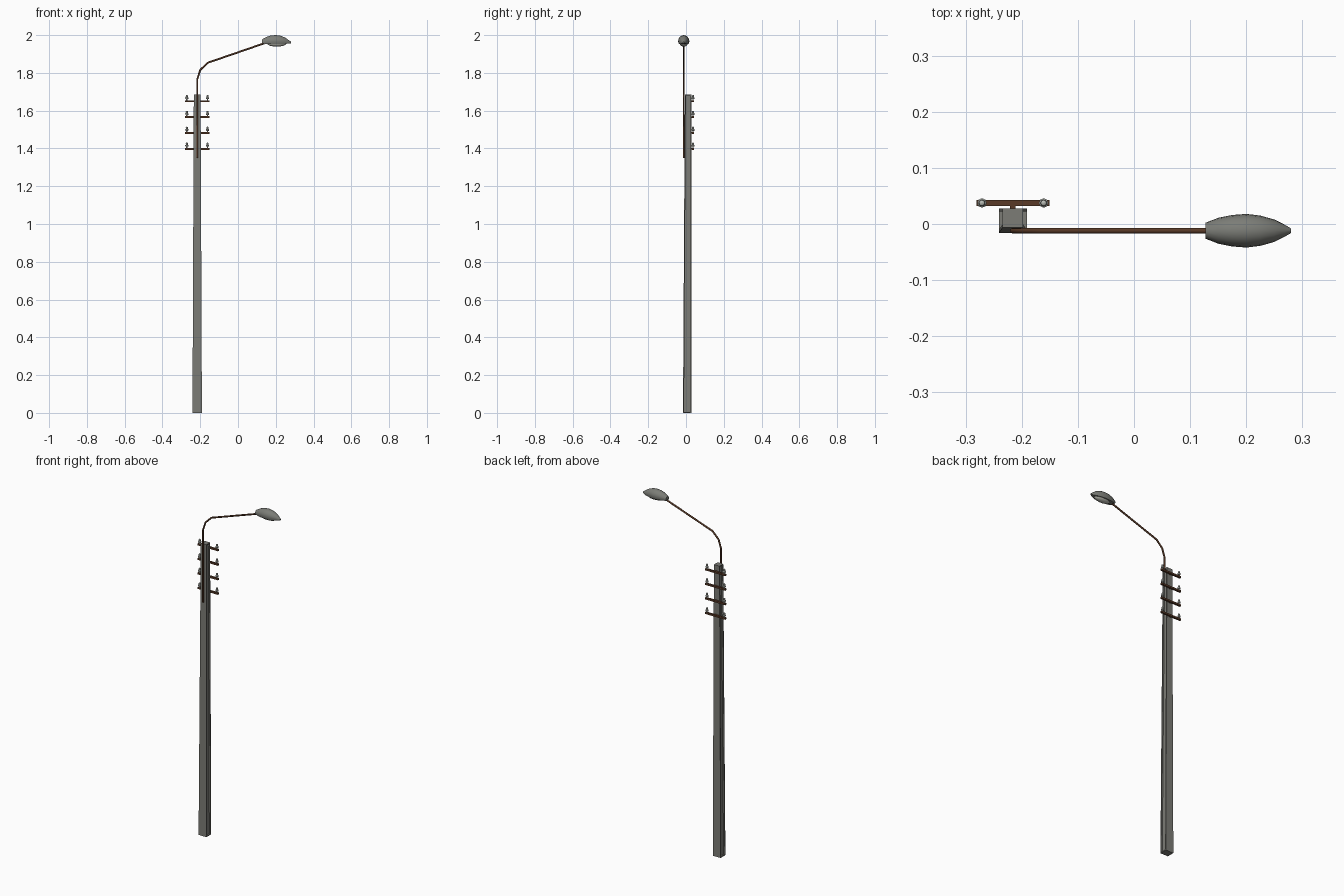
import bpy, bmesh, math
from mathutils import Vector

if "Cube" in bpy.data.objects:
    bpy.data.objects.remove(bpy.data.objects["Cube"])


def material(name, rgb):
    m = bpy.data.materials.new(name)
    m.diffuse_color = (*rgb, 1)
    m.use_nodes = True
    m.node_tree.nodes["Principled BSDF"].inputs["Base Color"].default_value = m.diffuse_color
    return m


CONCRETE = material("concrete grey", (0.20, 0.20, 0.18))
RUST = material("rusty brown", (0.10, 0.042, 0.02))
SHELL = material("lamp grey", (0.20, 0.205, 0.185))
GLASS = material("lamp glass", (0.45, 0.45, 0.40))
CERAMIC = material("insulator ceramic", (0.48, 0.50, 0.46))


def finish(name, bm, mat, smooth=None):
    bmesh.ops.recalc_face_normals(bm, faces=bm.faces)
    me = bpy.data.meshes.new(name)
    bm.to_mesh(me)
    bm.free()
    ob = bpy.data.objects.new(name, me)
    bpy.context.collection.objects.link(ob)
    me.materials.append(mat)
    if smooth:
        bpy.ops.object.select_all(action='DESELECT')
        ob.select_set(True)
        bpy.context.view_layer.objects.active = ob
        bpy.ops.object.shade_smooth_by_angle(angle=math.radians(smooth))
    return ob


def loft(name, rings, mat, smooth=None):
    bm = bmesh.new()
    loops = [[bm.verts.new(p) for p in r] for r in rings]
    n = len(loops[0])
    for a, b in zip(loops, loops[1:]):
        for i in range(n):
            j = (i + 1) % n
            bm.faces.new((a[i], a[j], b[j], b[i]))
    bm.faces.new(loops[0])
    bm.faces.new(loops[-1])
    return finish(name, bm, mat, smooth)


def box(name, x0, x1, y0, y1, z0, z1, mat):
    return loft(name, [[(x0, y0, z), (x1, y0, z), (x1, y1, z), (x0, y1, z)]
                       for z in (z0, z1)], mat)


PX, LY = -0.216, -0.012   # pole centre in x, lamp arm plane in y

# tapered concrete pole with recessed side panels
bm = bmesh.new()
base = [(PX - .025, -.016), (PX + .025, -.016), (PX + .025, .028), (PX - .025, .028)]
top = [(PX - .018, -.006), (PX + .018, -.006), (PX + .018, .028), (PX - .018, .028)]
lo = [bm.verts.new((x, y, 0)) for x, y in base]
hi = [bm.verts.new((x, y, 1.685)) for x, y in top]
bm.faces.new(lo)
bm.faces.new(hi)
sides = [bm.faces.new((lo[i], lo[(i + 1) % 4], hi[(i + 1) % 4], hi[i])) for i in range(4)]
bmesh.ops.recalc_face_normals(bm, faces=bm.faces)
bmesh.ops.inset_individual(bm, faces=[sides[1], sides[3]], thickness=0.008, depth=0)
for f in (sides[1], sides[3]):
    step = -0.008 * (1 if f.normal.x > 0 else -1)
    geo = bmesh.ops.extrude_face_region(bm, geom=[f])["geom"]
    bmesh.ops.translate(bm, vec=(step, 0, 0),
                        verts=[v for v in geo if isinstance(v, bmesh.types.BMVert)])
    bm.faces.remove(f)
finish("pole", bm, CONCRETE)

# bent lamp pipe
path = [Vector((x, LY, z)) for x, z in [(PX, 1.35), (PX, 1.765), (-.200, 1.815),
                                        (-.162, 1.853), (.140, 1.957)]]
rings = []
for i, p in enumerate(path):
    a, b = path[max(i - 1, 0)], path[min(i + 1, len(path) - 1)]
    t = (b - a).normalized()
    side = Vector((0, 1, 0))
    up = t.cross(side)
    rings.append([p + 0.005 * (math.cos(k * math.pi / 4) * side + math.sin(k * math.pi / 4) * up)
                  for k in range(8)])
loft("lamp_pipe", rings, RUST, 50)

# lamp shell: domed sections along x (x, half width, rim z, top z)
sections = [(.127, .014, 1.955, 1.977), (.150, .023, 1.954, 1.990), (.175, .028, 1.953, 1.998),
            (.200, .030, 1.953, 2.0), (.225, .027, 1.953, 1.997), (.250, .020, 1.954, 1.987),
            (.268, .011, 1.955, 1.974), (.280, .004, 1.957, 1.965)]
rings = []
for x, w, z0, z1 in sections:
    zm = z0 + (z1 - z0) * 0.3
    ring = [(x, LY + w * math.cos(k * math.pi / 8), zm + (z1 - zm) * math.sin(k * math.pi / 8))
            for k in range(9)]
    ring += [(x, LY - w * .85, z0), (x, LY + w * .85, z0)]
    rings.append(ring)
loft("lamp_shell", rings, SHELL, 45)

# lamp glass bowl below the shell
bm = bmesh.new()
bmesh.ops.create_uvsphere(bm, u_segments=16, v_segments=8, radius=1)
bmesh.ops.scale(bm, vec=(.052, .021, .017), verts=bm.verts)
bmesh.ops.translate(bm, vec=(.205, LY, 1.956), verts=bm.verts)
finish("lamp_glass", bm, GLASS, 45)

# cross arms, each with a bracket and two insulators
profile = [(.003, -.002), (.003, .006), (.008, .007), (.0085, .014), (.005, .017),
           (.006, .022), (.005, .026), (.002, .028)]
for n, z in enumerate((1.650, 1.566, 1.482, 1.398), 1):
    box(f"cross_arm_{n}", PX - .065, PX + .065, .032, .043, z - .005, z + .005, RUST)
    box(f"arm_bracket_{n}", PX - .005, PX + .005, .026, .034, z - .004, z + .004, RUST)
    for s, word in ((-1, "left"), (1, "right")):
        cx, cy = PX + s * .055, .0375
        rings = [[(cx + r * math.cos(k * math.pi / 4), cy + r * math.sin(k * math.pi / 4), z + .005 + h)
                  for k in range(8)] for r, h in profile]
        loft(f"insulator_{n}_{word}", rings, CERAMIC, 40)
